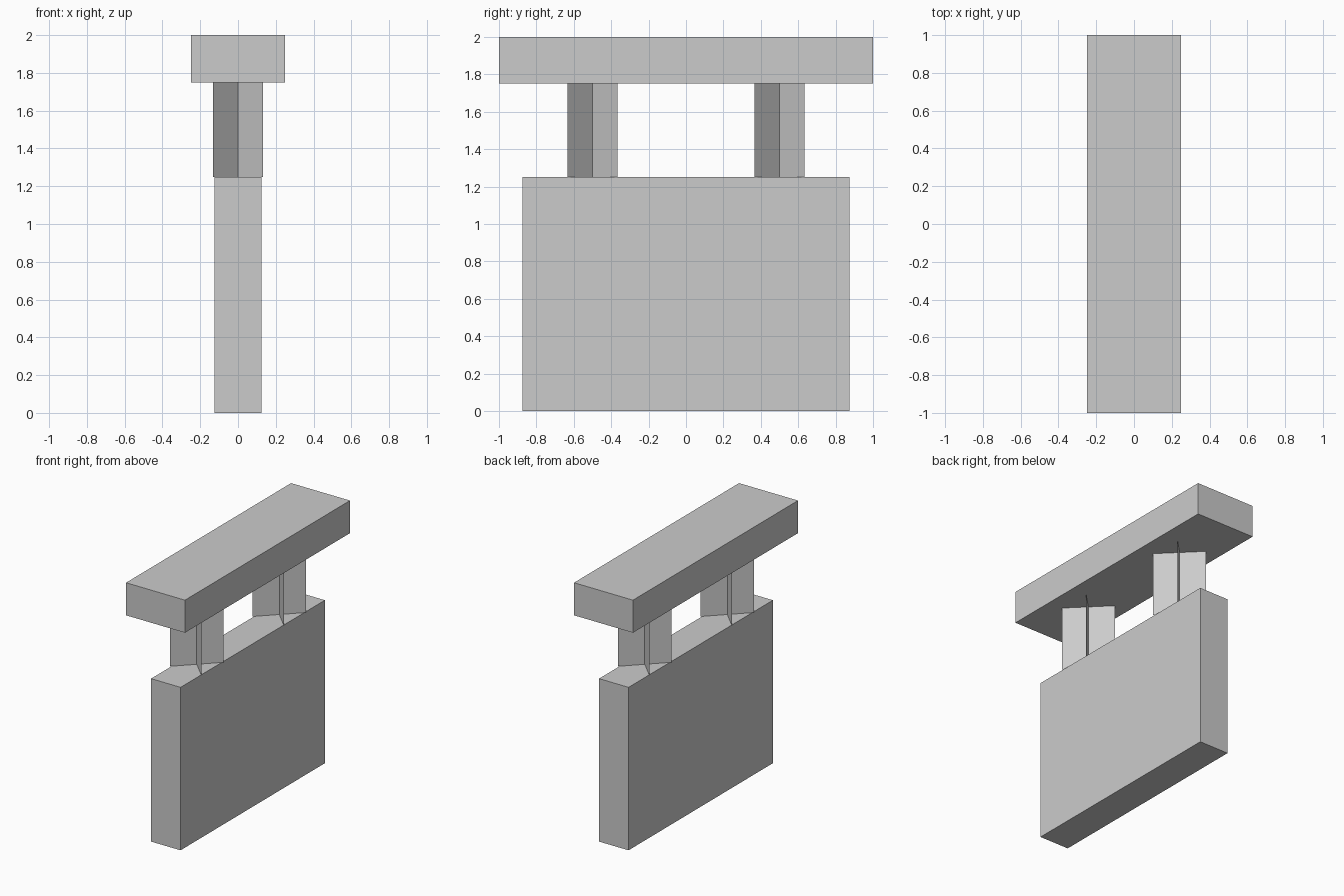
import bpy
from math import pi

if "Cube" in bpy.data.objects:
    bpy.data.objects.remove(bpy.data.objects["Cube"])


def box(name, size, z_bottom):
    bpy.ops.mesh.primitive_cube_add(size=1, location=(0, 0, z_bottom + size[2] / 2))
    ob = bpy.context.object
    ob.name = name
    ob.scale = size
    bpy.ops.object.transform_apply(location=False, rotation=False, scale=True)
    return ob


def panel(name, y, angle):
    # Upright single-sided sheet, turned about z
    bpy.ops.mesh.primitive_plane_add(size=1, location=(0, y, 1.5), rotation=(pi / 2, 0, angle))
    ob = bpy.context.object
    ob.name = name
    ob.scale = (0.375, 0.5, 1)
    return ob


# Solid lower block and wide top slab
box("lower_block", (0.25, 1.75, 1.25), 0)
box("top_slab", (0.5, 2.0, 0.25), 1.75)

# Two posts, each made of two crossed diagonal sheets
for side, y in (("front", -0.5), ("back", 0.5)):
    for i, angle in enumerate((pi / 4, -pi / 4), 1):
        panel(f"{side}_post_sheet_{i}", y, angle)
